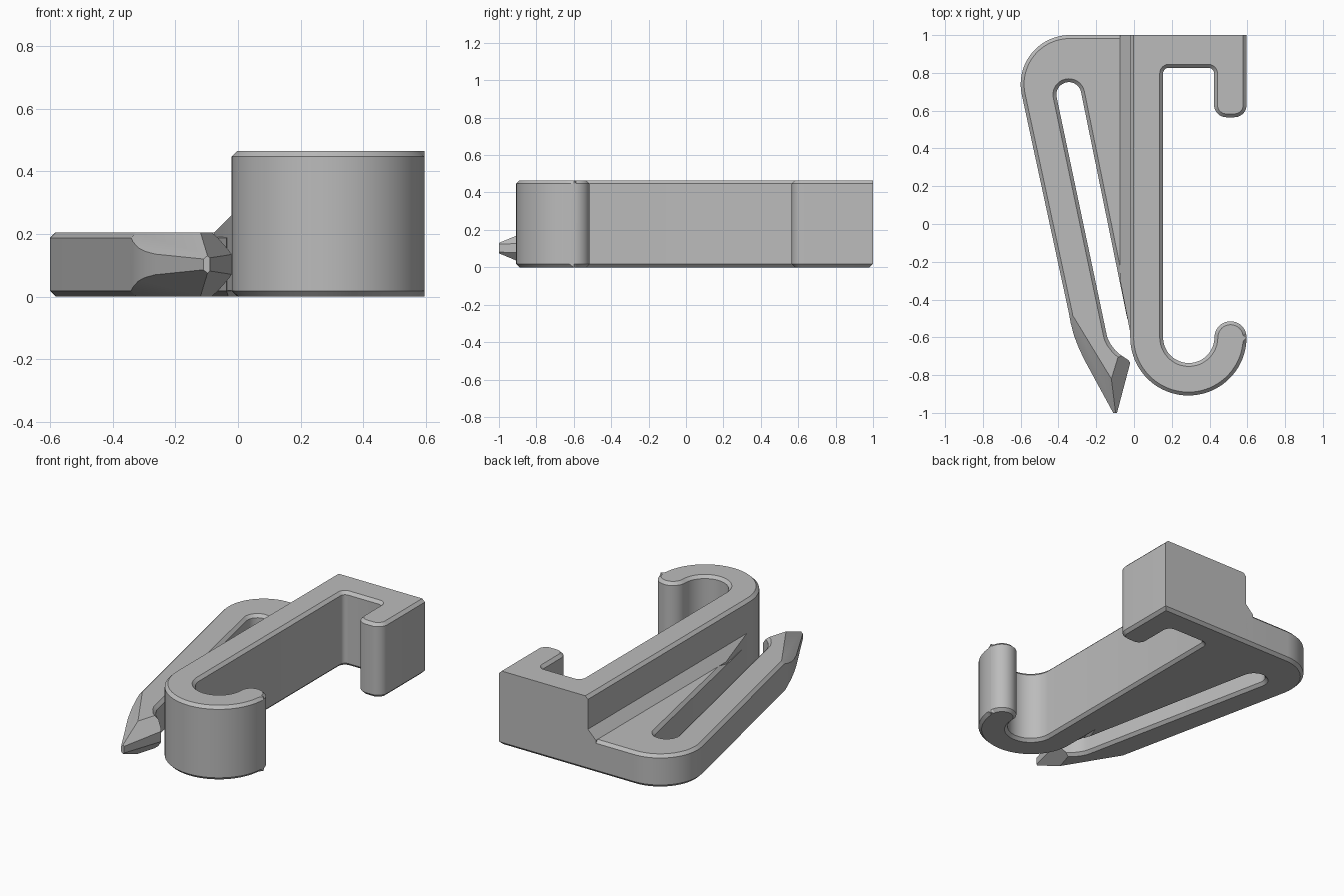
import bpy, bmesh
from math import radians, cos, sin
from mathutils import Vector

if "Cube" in bpy.data.objects:
    bpy.data.objects.remove(bpy.data.objects["Cube"], do_unlink=True)

grey = bpy.data.materials.new("plain grey")
grey.use_nodes = True
grey.diffuse_color = (0.5, 0.5, 0.5, 1)
grey.node_tree.nodes["Principled BSDF"].inputs["Base Color"].default_value = grey.diffuse_color

CHAMFER = 0.018
BACK = 1.0


def arc(cx, cy, r, start, end, steps=16):
    """Points along an arc, angles in degrees."""
    angles = [radians(start + (end - start) * i / steps) for i in range(steps + 1)]
    return [(cx + r * cos(a), cy + r * sin(a)) for a in angles]


def plate(outline, low, high):
    """Upright prism over an outline."""
    bm = bmesh.new()
    face = bm.faces.new([bm.verts.new((x, y, low)) for x, y in outline])
    top = bmesh.ops.extrude_face_region(bm, geom=[face])["geom"]
    moved = [v for v in top if isinstance(v, bmesh.types.BMVert)]
    bmesh.ops.translate(bm, verts=moved, vec=(0, 0, high - low))
    bmesh.ops.recalc_face_normals(bm, faces=bm.faces[:])
    return bm


def chamfer_rims(bm, high, square_back=False):
    """Chamfer the top and bottom rims, optionally leaving the top back edge square."""
    rims = []
    for e in bm.edges:
        a, b = (v.co for v in e.verts)
        if abs(a.z - b.z) > 1e-4:
            continue
        on_back = min(a.y, b.y) > BACK - 1e-4
        if not (square_back and on_back and a.z > high / 2):
            rims.append(e)
    bmesh.ops.bevel(bm, geom=rims, offset=CHAMFER, segments=1,
                    affect='EDGES', clamp_overlap=False)


def slice_off(bm, point, normal):
    """Cut away everything beyond a plane and close the cut."""
    geom = bm.verts[:] + bm.edges[:] + bm.faces[:]
    cut = bmesh.ops.bisect_plane(bm, geom=geom, dist=1e-5, plane_co=point,
                                 plane_no=Vector(normal).normalized(), clear_outer=True)
    edges = [g for g in cut["geom_cut"]
             if isinstance(g, bmesh.types.BMEdge) and g.is_boundary]
    bmesh.ops.edgenet_fill(bm, edges=edges)


def finish(bm, name):
    bmesh.ops.recalc_face_normals(bm, faces=bm.faces[:])
    mesh = bpy.data.meshes.new(name)
    bm.to_mesh(mesh)
    bm.free()
    mesh.materials.append(grey)
    obj = bpy.data.objects.new(name, mesh)
    bpy.context.collection.objects.link(obj)
    bpy.ops.object.select_all(action='DESELECT')
    obj.select_set(True)
    bpy.context.view_layer.objects.active = obj
    bpy.ops.object.shade_smooth_by_angle(angle=radians(25))


# Tall hooked body: spine, curled front hook and back finger
BODY_HIGH = 0.465
body = [(-0.02, BACK)]
body += arc(0.288, -0.6, 0.308, 180, 360, 40)
body += arc(0.511, -0.6, 0.085, 0, 180, 20)
body += arc(0.29, -0.6, 0.136, 360, 180, 24)[1:]
body += arc(0.184, 0.797, 0.03, 180, 90, 6)
body += arc(0.394, 0.797, 0.03, 90, 0, 6)
body += arc(0.489, 0.63, 0.065, 180, 270, 10)
body += arc(0.531, 0.63, 0.065, 270, 360, 10)
body += [(0.596, BACK)]
bm = plate(body, 0, BODY_HIGH)
chamfer_rims(bm, BODY_HIGH, square_back=True)
finish(bm, "hook_body")

# Thin spring arm with a long open slot and a barbed tip
ARM_HIGH = 0.205
arm = [(0.04, BACK)]
arm += arc(-0.34, 0.74, 0.26, 90, 192, 24)
arm += [(-0.345, -0.47), (-0.335, -0.525), (-0.318, -0.59), (-0.295, -0.65),
        (-0.265, -0.715), (-0.11, -1.0), (-0.09, -1.0), (-0.02, -0.735),
        (-0.028, -0.722), (-0.075, -0.69), (-0.1, -0.668), (-0.125, -0.635),
        (-0.14, -0.605), (-0.147, -0.575)]
arm += arc(-0.345, 0.685, 0.066, 192, 12, 18)
arm += [(-0.036, -0.5), (0.02, -0.35)]
bm = plate(arm, 0, ARM_HIGH)
chamfer_rims(bm, ARM_HIGH)

# Slanted tip facets, the same above and below
for side, z in ((1, ARM_HIGH), (-1, 0)):
    for point, nx, ny in (((-0.345, -0.45), -0.854, -0.52),
                          ((-0.12, -0.82), 0.956, -0.294)):
        slice_off(bm, (*point, z), (nx, ny, side))
finish(bm, "spring_arm")

# Sloping rib joining the arm to the body
rib = [(-0.075, BACK), (-0.075, -0.29), (-0.015, -0.6), (0.02, -0.6), (0.02, BACK)]
bm = plate(rib, 0.02, 0.32)
slice_off(bm, (-0.075, 0, ARM_HIGH), (-1, 0, 1))
finish(bm, "joining_rib")
